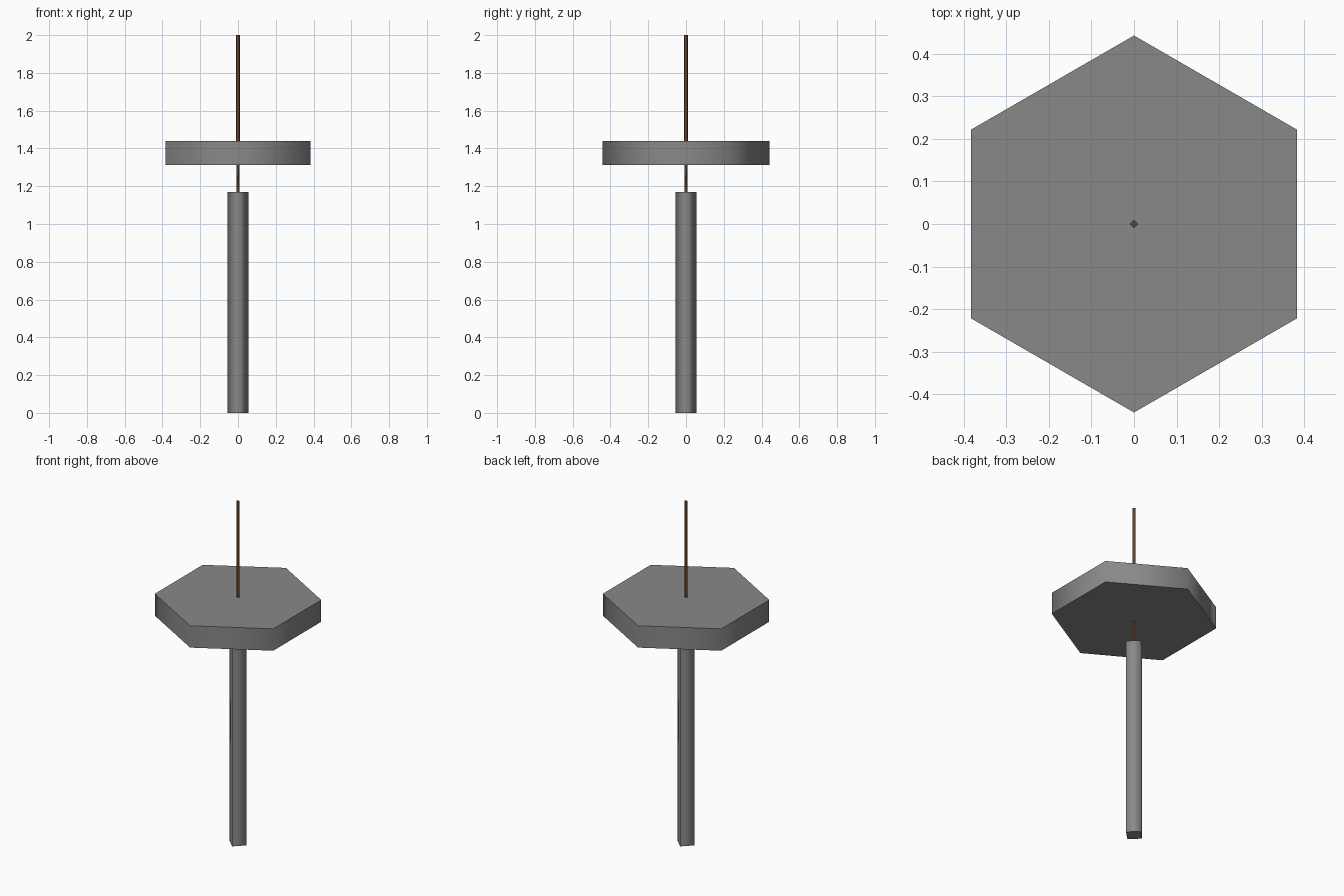
import bpy, math

if "Cube" in bpy.data.objects:
    bpy.data.objects.remove(bpy.data.objects["Cube"])


def material(name, color):
    m = bpy.data.materials.new(name)
    m.diffuse_color = (*color, 1.0)
    m.use_nodes = True
    m.node_tree.nodes["Principled BSDF"].inputs["Base Color"].default_value = m.diffuse_color
    return m


grey = material("grey metal", (0.25, 0.25, 0.25))
brown = material("brown cord", (0.13, 0.055, 0.025))


def prism(name, sides, radius, z0, z1, mat):
    """Upright prism with a corner on +y, smooth sides and flat sharp caps."""
    ring = [(radius * math.sin(2 * math.pi * i / sides),
             radius * math.cos(2 * math.pi * i / sides)) for i in range(sides)]
    verts = [(x, y, z) for z in (z0, z1) for x, y in ring]
    n = sides
    faces = [(i, i + n, (i + 1) % n + n, (i + 1) % n) for i in range(n)]
    faces += [tuple(range(n)), tuple(reversed(range(n, 2 * n)))]
    me = bpy.data.meshes.new(name)
    me.from_pydata(verts, [], faces)
    for p in me.polygons:
        p.use_smooth = p.index < n
    # keep the cap rims crisp
    for e in me.edges:
        a, b = e.vertices
        e.use_edge_sharp = (a < n) == (b < n)
    me.materials.append(mat)
    me.update()
    ob = bpy.data.objects.new(name, me)
    bpy.context.collection.objects.link(ob)
    return ob


# hanging tube, hexagonal plate and the cords joining them
prism("hanging_tube", 4, 0.055, 0.0, 1.17, grey)
prism("hexagon_plate", 6, 0.443, 1.312, 1.44, grey)
prism("lower_cord", 4, 0.007, 1.17, 1.312, brown)
prism("upper_cord", 4, 0.010, 1.44, 2.0, brown)
